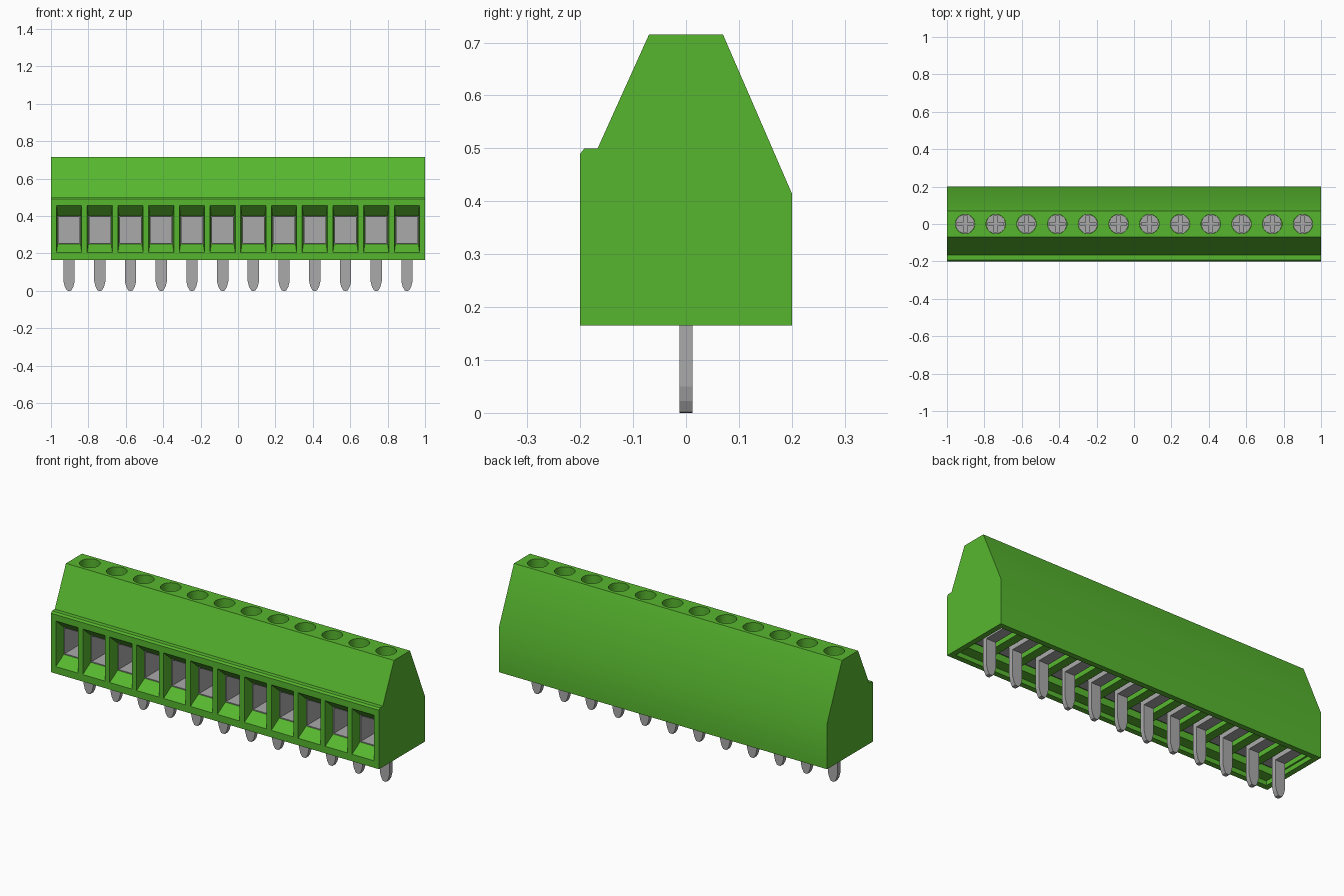
import bpy, bmesh, math
from mathutils import Matrix, Vector

cube = bpy.data.objects.get("Cube")
if cube:
    bpy.data.objects.remove(cube, do_unlink=True)

COUNT, PITCH = 12, 0.1642
XS = [(i - (COUNT - 1) / 2) * PITCH for i in range(COUNT)]


def material(name, rgb):
    m = bpy.data.materials.new(name)
    m.use_nodes = True
    m.diffuse_color = (*rgb, 1)
    bsdf = next(n for n in m.node_tree.nodes if n.type == 'BSDF_PRINCIPLED')
    bsdf.inputs["Base Color"].default_value = (*rgb, 1)
    bsdf.inputs["Roughness"].default_value = 0.6
    return m


GREEN = material("green plastic", (0.095, 0.47, 0.028))
METAL = material("grey metal", (0.40, 0.40, 0.40))


def box(bm, x0, x1, y0, y1, z0, z1):
    mat = Matrix.Translation(((x0 + x1) / 2, (y0 + y1) / 2, (z0 + z1) / 2))
    bmesh.ops.create_cube(bm, size=1, matrix=mat @ Matrix.Diagonal((x1 - x0, y1 - y0, z1 - z0, 1)))


def cylinder(bm, x, r, z0, z1):
    bmesh.ops.create_cone(bm, cap_ends=True, segments=32, radius1=r, radius2=r, depth=z1 - z0,
                          matrix=Matrix.Translation((x, 0, (z0 + z1) / 2)))


def loft(bm, rings):
    """Closed solid through matching rings of points."""
    vs = [[bm.verts.new(p) for p in ring] for ring in rings]
    for a, b in zip(vs, vs[1:]):
        for i in range(len(a)):
            j = (i + 1) % len(a)
            bm.faces.new((a[i], a[j], b[j], b[i]))
    bm.faces.new(vs[0][::-1])
    bm.faces.new(vs[-1])


def finish(name, bm, mat=None):
    bmesh.ops.recalc_face_normals(bm, faces=bm.faces[:])
    me = bpy.data.meshes.new(name)
    bm.to_mesh(me)
    bm.free()
    ob = bpy.data.objects.new(name, me)
    bpy.context.collection.objects.link(ob)
    if mat:
        me.materials.append(mat)
    return ob


def carve(ob, cutters):
    """Cut each cutter out of the object, then drop the cutters."""
    for c in cutters:
        c.hide_render = True
        m = ob.modifiers.new("cut", 'BOOLEAN')
        m.operation, m.solver, m.object = 'DIFFERENCE', 'EXACT', c
    deps = bpy.context.evaluated_depsgraph_get()
    me = bpy.data.meshes.new_from_object(ob.evaluated_get(deps))
    ob.modifiers.clear()
    ob.data = me
    for c in cutters:
        bpy.data.objects.remove(c, do_unlink=True)


def smooth(ob):
    bpy.ops.object.select_all(action='DESELECT')
    ob.select_set(True)
    bpy.context.view_layer.objects.active = ob
    bpy.ops.object.shade_smooth_by_angle(angle=math.radians(30))


def repeat(ob):
    """Place linked copies of a part at every terminal."""
    name = ob.name
    for i, x in enumerate(XS):
        o = ob if i == 0 else ob.copy()
        if i:
            bpy.context.collection.objects.link(o)
        o.name = f"{name}_{i + 1}"
        o.location.x = x


# Housing: side profile extruded along x
PROFILE = [(-0.2, 0.165), (0.2, 0.165), (0.2, 0.415), (0.07, 0.715),
           (-0.07, 0.715), (-0.167, 0.5), (-0.192, 0.5), (-0.2, 0.49)]
bm = bmesh.new()
loft(bm, [[(x, y, z) for y, z in PROFILE] for x in (-1, 1)])
housing = finish("housing", bm, GREEN)


def rect(x, y, w, z0, z1):
    return [(x - w, y, z0), (x + w, y, z0), (x + w, y, z1), (x - w, y, z1)]


# Wire entry funnels, screw holes and the shallow underside recess
bm = bmesh.new()
for x in XS:
    loft(bm, [rect(x, -0.21, 0.0685, 0.196, 0.464), rect(x, -0.14, 0.061, 0.25, 0.40),
              rect(x, 0.13, 0.061, 0.25, 0.40)])
    cylinder(bm, x, 0.052, 0.56, 0.75)
box(bm, -0.97, 0.97, -0.17, 0.17, 0.1, 0.19)
openings = finish("opening_cutter", bm)

# Underside cell pockets, leaving ribs between terminals
bm = bmesh.new()
for x in XS:
    box(bm, x - 0.058, x + 0.058, -0.11, 0.15, 0.15, 0.228)
carve(housing, [openings, finish("pocket_cutter", bm)])
smooth(housing)

# Metal clamp cage: thin lining of the wire entry, open at the front
W, T = 0.061, 0.005
bm = bmesh.new()
box(bm, -W, -W + T, -0.139, 0.13, 0.25, 0.40)
box(bm, W - T, W, -0.139, 0.13, 0.25, 0.40)
box(bm, -W + T, W - T, -0.139, 0.13, 0.25, 0.25 + T)
box(bm, -W + T, W - T, -0.139, 0.13, 0.40 - T, 0.40)
box(bm, -W + T, W - T, 0.13 - T, 0.13, 0.25 + T, 0.40 - T)
repeat(finish("clamp_cage", bm, METAL))

# Cross-slotted screw head
bm = bmesh.new()
cylinder(bm, 0, 0.051, 0.555, 0.60)
screw = finish("screw", bm, METAL)
cutters = []
for a, b in ((0.042, 0.009), (0.009, 0.042)):
    bm = bmesh.new()
    box(bm, -a, a, -b, b, 0.582, 0.65)
    cutters.append(finish("slot_cutter", bm))
carve(screw, cutters)
smooth(screw)
repeat(screw)

# Solder pin with a tapered tip and a foot bent towards the back
TIP = [(-0.03, 0.215), (-0.03, 0.05), (-0.023, 0.022), (-0.012, 0.002), (-0.006, 0),
       (0.006, 0), (0.012, 0.002), (0.023, 0.022), (0.03, 0.05), (0.03, 0.215)]
bm = bmesh.new()
loft(bm, [[(x, y, z) for x, z in TIP] for y in (-0.0125, 0.0125)])
box(bm, -0.03, 0.03, 0.0125, 0.145, 0.19, 0.215)
repeat(finish("pin", bm, METAL))

# Clamp base plate seen from underneath
bm = bmesh.new()
box(bm, -0.045, 0.045, -0.09, 0.149, 0.215, 0.227)
repeat(finish("base_plate", bm, METAL))
